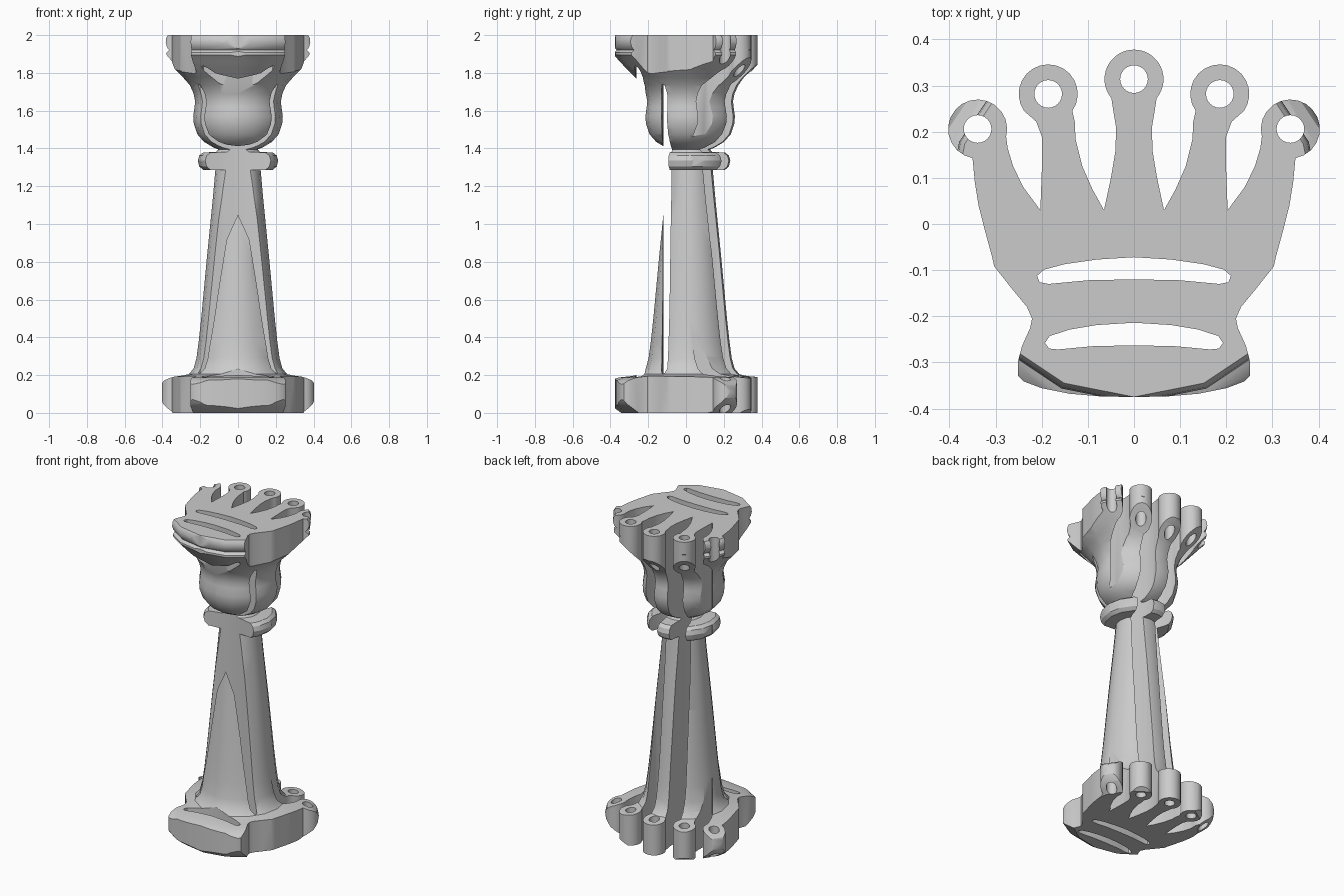
import bpy, bmesh
from math import sin, cos, radians, tau
from mathutils import Vector

if "Cube" in bpy.data.objects:
    bpy.data.objects.remove(bpy.data.objects["Cube"])

AXIS_Y = 0.022   # centre line of the turned body


def arc(c, r, a0, a1, n=16):
    return [(c[0] + r * cos(radians(a0 + (a1 - a0) * i / n)),
             c[1] + r * sin(radians(a0 + (a1 - a0) * i / n))) for i in range(n + 1)]


def mirrored(half):
    # half outline runs from x=0 round the right side back to x=0
    return half + [(-x, y) for x, y in half[-2:0:-1]]


# --- crown-shaped plan outline with slots and holes ---
lobes = [(0.339, 0.206), (0.186, 0.282), (0.0, 0.314)]
R = 0.064
outline = [(0, -0.375), (0.07, -0.374), (0.14, -0.368), (0.2, -0.356), (0.24, -0.341),
           (0.252, -0.328), (0.252, -0.30), (0.243, -0.265), (0.225, -0.225), (0.221, -0.205),
           (0.232, -0.18), (0.265, -0.14), (0.303, -0.092), (0.308, -0.07), (0.323, -0.015),
           (0.337, 0.04), (0.345, 0.09)]
outline += arc(lobes[0], R, -80, 195)
outline += [(0.274, 0.165), (0.262, 0.125), (0.24, 0.08), (0.203, 0.03),
            (0.199, 0.14), (0.2, 0.19), (0.212, 0.222)]
outline += arc(lobes[1], R, -35, 215)
outline += [(0.128, 0.22), (0.127, 0.185), (0.112, 0.125), (0.09, 0.075), (0.065, 0.03),
            (0.05, 0.1), (0.04, 0.16), (0.039, 0.21), (0.044, 0.24)]
outline += arc(lobes[2], R, -40, 90)

upper_slot = [(0, -0.072), (0.08, -0.077), (0.15, -0.087), (0.195, -0.099), (0.21, -0.112),
              (0.205, -0.126), (0.185, -0.13), (0.1, -0.122), (0, -0.12)]
lower_slot = [(0, -0.214), (0.08, -0.219), (0.14, -0.229), (0.183, -0.243), (0.193, -0.258),
              (0.184, -0.27), (0.165, -0.272), (0.09, -0.265), (0, -0.263)]
loops = [mirrored(outline), mirrored(upper_slot), mirrored(lower_slot)]
for cx, cy in lobes:
    for s in ((1, -1) if cx else (1,)):
        loops.append(arc((s * cx, cy), 0.03, 0, 345, 23))

cu = bpy.data.curves.new("crown_outline", 'CURVE')
cu.dimensions = '2D'
cu.fill_mode = 'BOTH'
cu.extrude = 1.2
for pts in loops:
    sp = cu.splines.new('POLY')
    sp.points.add(len(pts) - 1)
    for p, (x, y) in zip(sp.points, pts):
        p.co = (x, y, 0, 1)
    sp.use_cyclic_u = True
curve_ob = bpy.data.objects.new("crown_outline", cu)
bpy.context.collection.objects.link(curve_ob)
bpy.context.view_layer.update()
dg = bpy.context.evaluated_depsgraph_get()
crown_me = bpy.data.meshes.new_from_object(curve_ob.evaluated_get(dg))
bpy.data.objects.remove(curve_ob)


def finish(bm, me):
    bmesh.ops.remove_doubles(bm, verts=bm.verts, dist=1e-5)
    bmesh.ops.recalc_face_normals(bm, faces=bm.faces)
    bm.to_mesh(me)
    bm.free()


bm = bmesh.new()
bm.from_mesh(crown_me)
finish(bm, crown_me)
crown = bpy.data.objects.new("crown_cutter", crown_me)
crown.location.z = 1.0
crown.hide_render = True
bpy.context.collection.objects.link(crown)

# --- turned body, 16 sides: (radius, height) ---
profile = [(0, 0), (0.365, 0), (0.395, 0.022), (0.425, 0.045), (0.45, 0.08), (0.456, 0.11),
           (0.445, 0.15), (0.42, 0.172), (0.38, 0.187), (0.31, 0.195), (0.26, 0.205),
           (0.235, 0.235), (0.22, 0.29), (0.208, 0.38), (0.195, 0.5), (0.178, 0.68),
           (0.163, 0.84), (0.147, 1.0), (0.133, 1.14), (0.12, 1.285),
           (0.185, 1.287), (0.205, 1.305), (0.213, 1.335), (0.205, 1.362), (0.185, 1.378),
           (0.115, 1.382), (0.105, 1.395), (0.13, 1.405), (0.18, 1.435), (0.215, 1.475),
           (0.234, 1.53), (0.237, 1.57), (0.23, 1.62), (0.227, 1.65), (0.235, 1.69),
           (0.255, 1.735), (0.29, 1.775), (0.335, 1.82), (0.37, 1.857), (0.392, 1.882),
           (0.405, 1.895), (0.405, 1.907), (0.389, 1.921), (0.402, 1.935), (0.41, 1.96),
           (0.407, 1.985), (0.397, 2.0), (0, 2.0)]
bm = bmesh.new()
vs = [bm.verts.new((0, AXIS_Y - r, z)) for r, z in profile]
es = [bm.edges.new(p) for p in zip(vs, vs[1:])]
bmesh.ops.spin(bm, geom=vs + es, cent=(0, AXIS_Y, 0), axis=(0, 0, 1), angle=tau, steps=16)
me = bpy.data.meshes.new("chess_piece")
finish(bm, me)
piece = bpy.data.objects.new("chess_piece", me)
bpy.context.collection.objects.link(piece)

# --- keep only what lies inside the crown plan ---
mod = piece.modifiers.new("plan_cut", 'BOOLEAN')
mod.operation = 'INTERSECT'
mod.solver = 'EXACT'
mod.object = crown
bpy.context.view_layer.objects.active = piece
piece.select_set(True)
bpy.ops.object.modifier_apply(modifier=mod.name)
bpy.data.objects.remove(crown)

# --- drop loose chips, keep the largest connected part ---
bm = bmesh.new()
bm.from_mesh(piece.data)
left, groups = set(bm.verts), []
while left:
    stack, group = [left.pop()], []
    while stack:
        v = stack.pop()
        group.append(v)
        for e in v.link_edges:
            o = e.other_vert(v)
            if o in left:
                left.remove(o)
                stack.append(o)
    groups.append(group)
groups.sort(key=len)
for g in groups[:-1]:
    bmesh.ops.delete(bm, geom=g, context='VERTS')
bm.to_mesh(piece.data)
bm.free()
bpy.ops.object.shade_smooth_by_angle(angle=radians(30))
